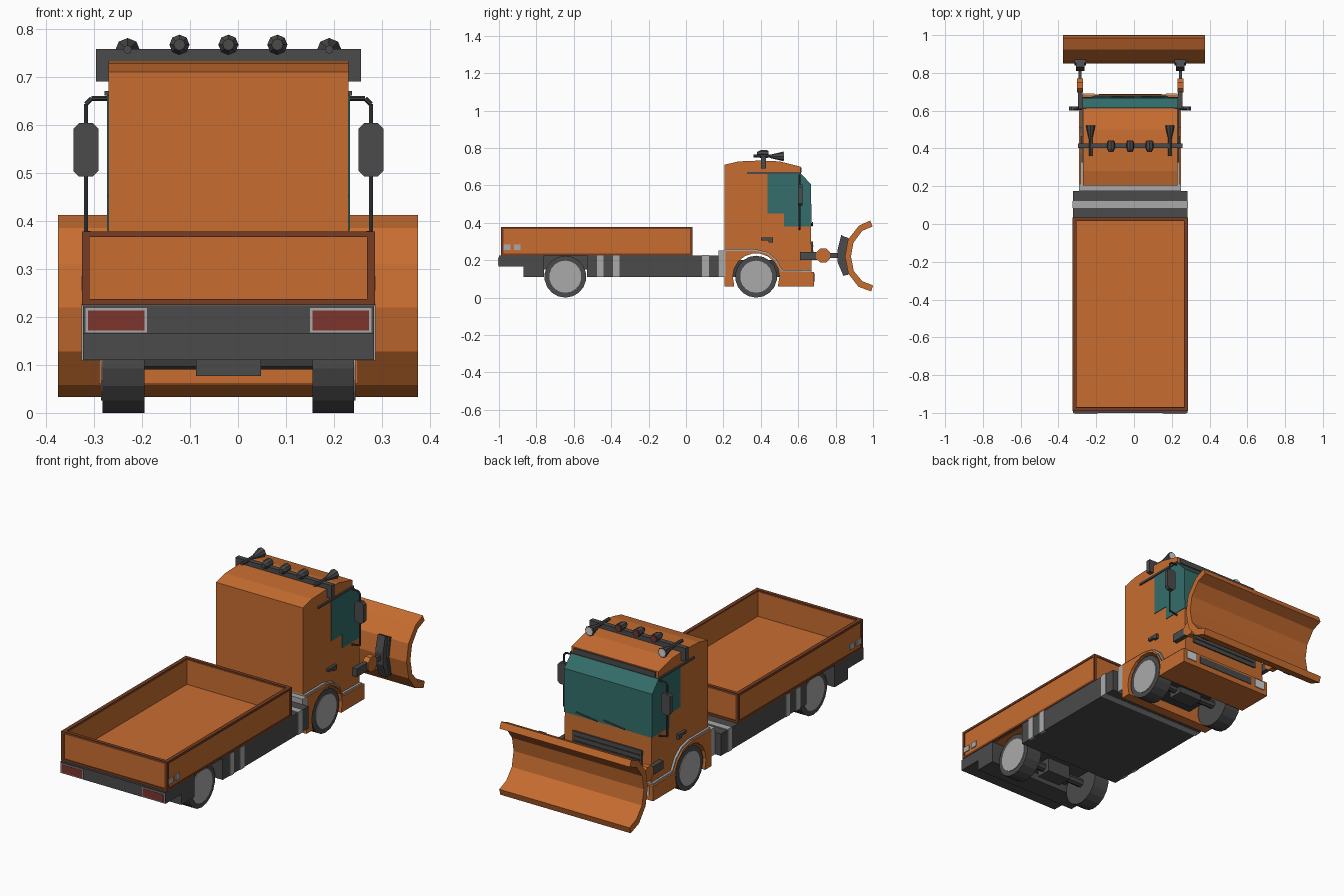
import bpy, bmesh, math
from mathutils import Vector

if "Cube" in bpy.data.objects:
    bpy.data.objects.remove(bpy.data.objects["Cube"])

CX = -0.02  # truck centre line


def mat(name, r, g, b):
    m = bpy.data.materials.new(name)
    m.diffuse_color = (r, g, b, 1)
    m.use_nodes = True
    m.node_tree.nodes["Principled BSDF"].inputs["Base Color"].default_value = m.diffuse_color
    return m


ORANGE = mat("orange paint", 0.58, 0.155, 0.03)
RIM = mat("dark orange frame", 0.18, 0.046, 0.016)
DARK = mat("dark grey", 0.07, 0.07, 0.07)
BLACK = mat("black rubber", 0.045, 0.047, 0.05)
LIGHT = mat("light grey", 0.40, 0.40, 0.40)
LAMP = mat("lamp white", 0.65, 0.65, 0.65)
GLASS = mat("teal glass", 0.033, 0.155, 0.145)
RED = mat("red lens", 0.21, 0.035, 0.026)


def finish(name, bm, m):
    bmesh.ops.recalc_face_normals(bm, faces=bm.faces)
    me = bpy.data.meshes.new(name)
    bm.to_mesh(me)
    bm.free()
    me.materials.append(m)
    ob = bpy.data.objects.new(name, me)
    bpy.context.collection.objects.link(ob)
    return ob


def prism(name, prof, x0, x1, m, cx=CX):
    """Extrude a (y, z) profile along x."""
    bm = bmesh.new()
    f = bm.faces.new([bm.verts.new((cx + x0, y, z)) for y, z in prof])
    g = bmesh.ops.extrude_face_region(bm, geom=[f])["geom"]
    bmesh.ops.translate(bm, vec=(x1 - x0, 0, 0), verts=[v for v in g if isinstance(v, bmesh.types.BMVert)])
    return finish(name, bm, m)


def box(name, x0, x1, y0, y1, z0, z1, m):
    return prism(name, [(y0, z0), (y1, z0), (y1, z1), (y0, z1)], x0, x1, m)


def pair(fn, name, a, x0, x1, m):
    """Same part on both sides of the centre line; a is a profile or (y0, y1, z0, z1)."""
    for side, lo, hi in (("right", x0, x1), ("left", -x1, -x0)):
        if fn is box:
            box(f"{name}_{side}", lo, hi, *a, m)
        else:
            prism(f"{name}_{side}", a, lo, hi, m)


def rod(name, p, q, r1, m, r2=None, n=8):
    """Cylinder or cone from p to q."""
    p, q = Vector(p), Vector(q)
    bm = bmesh.new()
    bmesh.ops.create_cone(bm, cap_ends=True, segments=n, radius1=r1,
                          radius2=r1 if r2 is None else r2, depth=(q - p).length)
    bm.transform((q - p).to_track_quat('Z', 'Y').to_matrix().to_4x4())
    bmesh.ops.translate(bm, vec=(p + q) / 2 + Vector((CX, 0, 0)), verts=bm.verts)
    return finish(name, bm, m)


# --- Load bed: floor, panels and darker frame
W, Y0, Y1, Z0, Z1 = 0.305, -0.99, 0.035, 0.225, 0.378
box("bed_floor", -W + .01, W - .01, Y0 + .01, Y1 - .01, Z0, 0.242, ORANGE)
pair(box, "bed_side_panel", (Y0 + .012, Y1 - .012, Z0 + .01, Z1 - .008), W - .02, W - .004, ORANGE)
for nm, a, b in (("rear", Y0 + .004, Y0 + .02), ("front", Y1 - .02, Y1 - .004)):
    box(f"bed_{nm}_panel", -W + .012, W - .012, a, b, Z0 + .01, Z1 - .008, ORANGE)
for nm, za, zb in (("top", Z1 - .012, Z1), ("bottom", Z0, Z0 + .012)):
    pair(box, f"bed_{nm}_rail", (Y0, Y1, za, zb), W - .02, W, RIM)
    box(f"bed_{nm}_rail_rear", -W + .02, W - .02, Y0, Y0 + .018, za, zb, RIM)
    box(f"bed_{nm}_rail_front", -W + .02, W - .02, Y1 - .018, Y1, za, zb, RIM)
for nm, a, b in (("rear", Y0, Y0 + .014), ("front", Y1 - .014, Y1)):
    pair(box, f"bed_{nm}_post", (a, b, Z0 + .012, Z1 - .012), W - .016, W, RIM)
for i, y in enumerate((-0.975, -0.92)):
    pair(box, f"side_reflector_{i}", (y, y + .036, .255, .285), W - .006, W + .001, LIGHT)

# --- Chassis
C = 0.303
box("chassis_block", -C, C, -0.53, 0.175, 0.11, 0.224, DARK)
box("chassis_rail", -0.17, 0.17, -0.78, -0.52, 0.15, 0.224, DARK)
box("cab_floor_rail", -0.13, 0.13, 0.2, 0.66, 0.11, 0.2, BLACK)
prism("rear_chassis", [(-1, .165), (-.87, .165), (-.87, .11), (-.76, .11), (-.76, .224), (-1, .224)], -C, C, DARK)
box("cab_rear_step", -0.27, 0.27, 0.175, 0.21, 0.11, 0.252, LIGHT)
for i, y in enumerate((-0.475, -0.39)):
    pair(box, f"tank_band_{i}", (y, y + .035, .109, .224), C - .01, C + .003, LIGHT)
box("front_tank_band", -C - .003, C + .003, 0.086, 0.122, 0.109, 0.228, LIGHT)

# --- Tail lights
pair(box, "tail_light_frame", (-1.003, -.99, .167, .218), .17, .298, LIGHT)
pair(box, "tail_light_lens", (-1.005, -.99, .172, .213), .175, .293, RED)

# --- Wheels and axles
for nm, y in (("rear", -0.645), ("front", 0.375)):
    rod(f"{nm}_axle", (-.18, y, .112), (.18, y, .112), .022, DARK)
    box(f"{nm}_differential", -.068, .068, y - .04, y + .04, .077, .15, DARK)
    for s, side in ((1, "right"), (-1, "left")):
        rod(f"{nm}_tyre_{side}", (s * .175, y, .112), (s * .262, y, .112), .112, DARK, n=18)
        rod(f"{nm}_hub_{side}", (s * .25, y, .112), (s * .265, y, .112), .086, LIGHT, n=18)

# --- Cab body, following the fender line at its bottom edge
line = [(.205, .25), (.37, .25), (.435, .235), (.48, .195), (.51, .14), (.672, .137)]
up = [(y + (.004 if i in (3, 4) else 0), z + .009) for i, (y, z) in enumerate(line)]
prism("cab", up + [(.668, .38), (.664, .605), (.612, .664), (.612, .70), (.5, .728),
                   (.4, .733), (.28, .728), (.205, .71)], -.25, .25, ORANGE)
prism("fender_trim", line + up[::-1], -.262, .262, LIGHT)
arch = [(.375 + .125 * math.cos(math.radians(a)), .112 + .125 * math.sin(math.radians(a)))
        for a in range(-20, 201, 20)]
prism("fender_and_bumper", [(.205, .06), (.205, .25)] + line[1:5] + [(.685, .137), (.685, .06), (arch[0][0], .06)]
      + arch + [(arch[-1][0], .06)], -.27, .27, ORANGE)

# --- Glass: wraparound pane with stepped side windows
prism("windows", [(.435, .662), (.435, .45), (.525, .45), (.525, .38), (.6715, .38),
                  (.668, .606), (.614, .664)], -.253, .253, GLASS)
box("visor_strip", -.235, .235, .608, .618, .668, .696, DARK)
pair(box, "roof_gutter", (.325, .615, .661, .671), .245, .258, DARK)
pair(prism, "door_handle", [(.40, .305), (.44, .305), (.44, .295), (.465, .295), (.465, .32), (.40, .32)], .245, .264, DARK)

# --- Cab front: grille, bumper slot, headlights, wipers
box("grille", -.20, .20, .66, .678, .20, .30, DARK)
for z in (.225, .25, .275):
    box("grille_slat", -.19, .19, .67, .681, z - .003, z + .003, BLACK)
box("bumper_slot", -.165, .165, .68, .688, .088, .125, DARK)
pair(box, "headlight", (.675, .69, .085, .13), .19, .25, LAMP)
for x in (-.1, .06):
    rod("wiper", (x, .675, .385), (x + .12, .676, .40), .004, DARK, n=6)

# --- Mirrors on bent arms
for s, side in ((1, "right"), (-1, "left")):
    pts = [(.24, .655), (.285, .655), (.297, .643), (.297, .375), (.24, .365)]
    for i in range(4):
        (xa, za), (xb, zb) = pts[i], pts[i + 1]
        rod(f"mirror_arm_{side}_{i}", (s * xa, .607, za), (s * xb, .607, zb), .005, BLACK, n=6)
    ob = box(f"mirror_{side}", s * .297 - .026, s * .297 + .026, .6, .622, .492, .604, DARK)
    bm = bmesh.new()
    bm.from_mesh(ob.data)
    edges = [e for e in bm.edges if abs(e.verts[0].co.y - e.verts[1].co.y) > .01]
    bmesh.ops.bevel(bm, geom=edges, offset=.012, segments=1, affect='EDGES')
    bm.to_mesh(ob.data)
    bm.free()

# --- Roof bar with work lights and horns
box("light_bar", -.276, .276, .402, .427, .733, .758, DARK)
pair(box, "light_bar_leg", (.402, .427, .69, .758), .248, .276, DARK)
for x in (-.102, 0, .102):
    rod("work_light", (x, .40, .767), (x, .437, .767), .021, DARK)
    rod("work_light_back", (x, .38, .767), (x, .40, .767), .012, DARK, .021)
    rod("work_light_lens", (x, .436, .767), (x, .441, .767), .016, RED)
for x in (-.21, .21):
    rod("horn_pipe", (x, .36, .757), (x, .46, .757), .009, DARK)
    rod("horn_bell", (x, .45, .755), (x, .522, .755), .009, DARK, .026)
    rod("horn_mouth", (x, .52, .755), (x, .525, .755), .021, LAMP)

# --- Snow plough blade
back = [(.985, .412), (.925, .385), (.866, .31), (.85, .22), (.868, .128), (.922, .058), (.99, .033)]
front = [(1.0, .065), (.942, .088), (.897, .142), (.882, .22), (.895, .293), (.942, .357), (.998, .38)]
prism("plough_blade", back + front, -.375, .375, ORANGE, cx=0)

# --- Plough arms, hinges and mounting plates
pair(box, "plough_arm", (.61, .70, .202, .245), .253, .277, DARK)
pair(box, "plough_link", (.69, .83, .212, .238), .257, .273, DARK)
hinge = [(.733 + .041 * math.cos(math.radians(22.5 + a)), .225 + .041 * math.sin(math.radians(22.5 + a)))
         for a in range(0, 360, 45)]
pair(prism, "plough_hinge", hinge, .249, .281, ORANGE)
pair(prism, "plough_mount", [(.83, .335), (.866, .315), (.853, .22), (.87, .128), (.842, .115), (.81, .19), (.81, .255)],
     .243, .287, DARK)
pair(prism, "plough_mount_flange", [(.853, .325), (.872, .315), (.857, .22), (.874, .13), (.86, .118), (.838, .22)],
     .235, .295, DARK)
